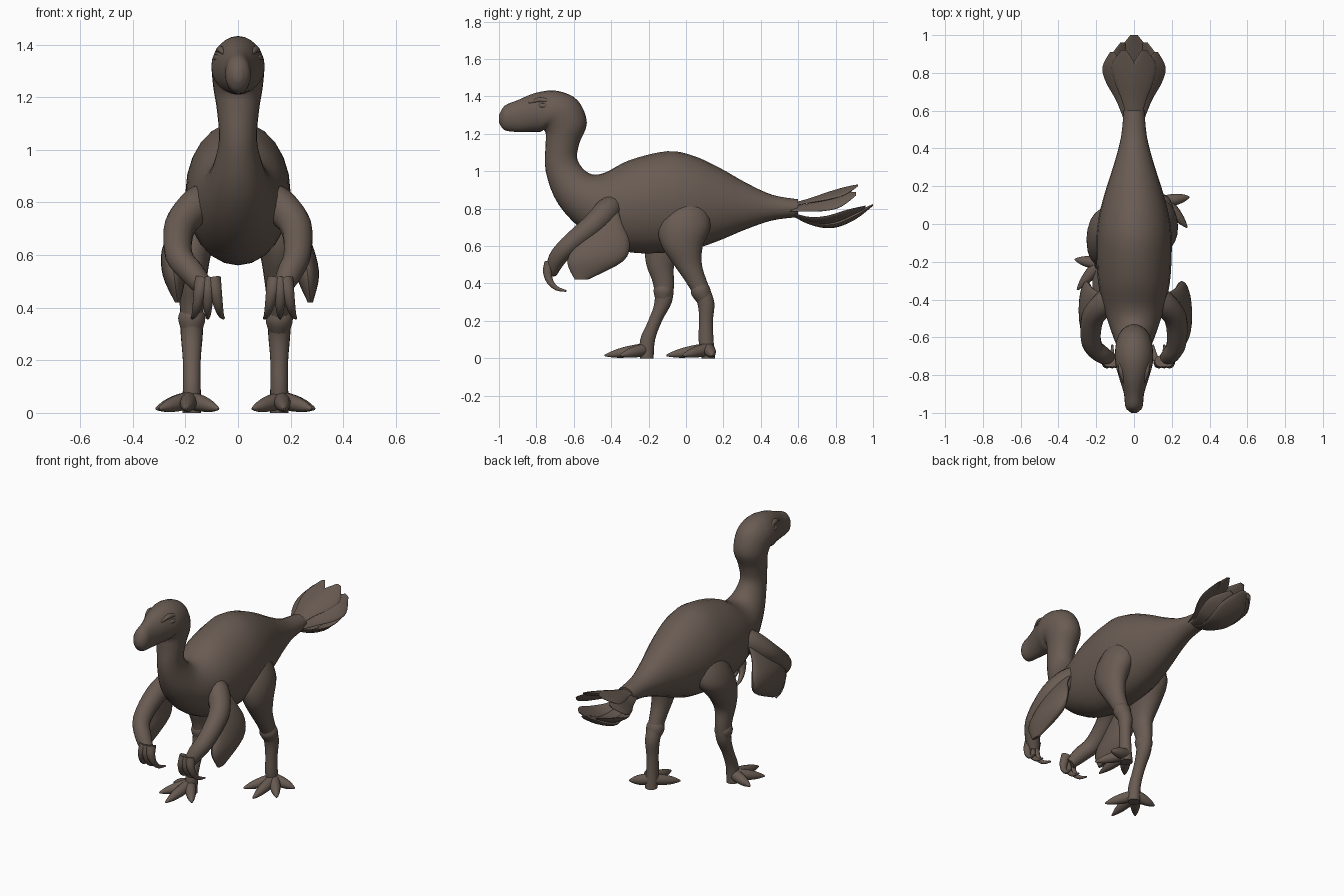
import bpy, bmesh, math
from mathutils import Vector

default_cube = bpy.data.objects.get("Cube")
if default_cube:
    bpy.data.objects.remove(default_cube)

brown = bpy.data.materials.new("dusky brown")
brown.use_nodes = True
colour = (0.14, 0.105, 0.085, 1)
brown.diffuse_color = colour
brown.node_tree.nodes["Principled BSDF"].inputs["Base Color"].default_value = colour


def spline(before, start, end, after, t):
    """Smooth curve through start and end, guided by their neighbours."""
    leaving = (end - before) / 2
    arriving = (after - start) / 2
    ease = t * t * (3 - 2 * t)
    return start.lerp(end, ease) + leaving * t * (1 - t) ** 2 - arriving * t * t * (1 - t)


def loft(name, sections, sides=20, steps=4):
    """Skin a smooth surface over elliptical sections (centre, half axis, half axis)."""
    sections = [[Vector(part) for part in section] for section in sections]
    last = len(sections) - 1
    dense = []
    for i in range(last):
        near = [sections[max(i - 1, 0)], sections[i], sections[i + 1], sections[min(i + 2, last)]]
        for step in range(steps):
            dense.append([spline(*parts, step / steps) for parts in zip(*near)])
    dense.append(sections[last])

    bm = bmesh.new()
    angles = [math.tau * k / sides for k in range(sides)]
    rings = [[bm.verts.new(centre + across * math.cos(a) + along * math.sin(a)) for a in angles]
             for centre, across, along in dense]
    for lower, upper in zip(rings, rings[1:]):
        for k in range(sides):
            bm.faces.new((lower[k - 1], lower[k], upper[k], upper[k - 1]))
    bm.faces.new(rings[0])
    bm.faces.new(rings[-1])
    bmesh.ops.recalc_face_normals(bm, faces=bm.faces)

    mesh = bpy.data.meshes.new(name)
    bm.to_mesh(mesh)
    bm.free()
    mesh.materials.append(brown)
    part = bpy.data.objects.new(name, mesh)
    bpy.context.collection.objects.link(part)
    bpy.ops.object.select_all(action='DESELECT')
    part.select_set(True)
    bpy.context.view_layer.objects.active = part
    bpy.ops.object.shade_smooth_by_angle(angle=math.radians(50))


def tube(name, path, radii):
    """Round limb along a path."""
    path = [Vector(point) for point in path]
    sections = []
    for i, point in enumerate(path):
        ahead = path[min(i + 1, len(path) - 1)]
        direction = (ahead - path[max(i - 1, 0)]).normalized()
        across = direction.cross(Vector((1, 0, 0))).normalized()
        sections.append((point, across * radii[i], direction.cross(across) * radii[i]))
    loft(name, sections, sides=14)


def feather(name, path, half_width, half_thickness):
    """Leaf-shaped blade that is widest past the middle, with a blunt tip."""
    sections = []
    for i, point in enumerate(path):
        t = i / (len(path) - 1)
        swell = math.sin(math.pi * (0.1 + 0.83 * t ** 1.8))
        sections.append((point, Vector(half_width) * swell, Vector(half_thickness) * swell))
    loft(name, sections)


def outline_section(back, front, half_width):
    """Section of the trunk between two outline points given as (y, z)."""
    back, front = Vector((0, *back)), Vector((0, *front))
    return (back + front) / 2, (half_width, 0, 0), (back - front) / 2


# Trunk: the rump eases into the tail, the chest rises into neck, head and beak
trunk = []
for i in range(6):
    y = 0.6 - 0.14 * i
    fullness = (1 - math.cos(math.pi * i / 5)) / 2
    top = 0.85 + 0.257 * fullness
    bottom = 0.755 - 0.19 * fullness
    trunk.append(outline_section((y, top), (y, bottom), 0.055 + 0.145 * fullness))
trunk += [
    outline_section((-0.3, 1.06), (-0.32, 0.57), 0.19),
    outline_section((-0.44, 0.99), (-0.52, 0.66), 0.15),
    outline_section((-0.52, 0.99), (-0.68, 0.82), 0.105),
    outline_section((-0.58, 1.06), (-0.75, 1), 0.073),
    outline_section((-0.57, 1.15), (-0.75, 1.15), 0.08),
    outline_section((-0.53, 1.26), (-0.75, 1.2), 0.093),
    outline_section((-0.58, 1.38), (-0.76, 1.22), 0.1),
    outline_section((-0.69, 1.43), (-0.78, 1.21), 0.1),
    outline_section((-0.8, 1.42), (-0.82, 1.21), 0.08),
    outline_section((-0.9, 1.38), (-0.9, 1.21), 0.053),
    outline_section((-0.97, 1.35), (-0.97, 1.22), 0.045),
    outline_section((-1, 1.3), (-1, 1.26), 0.015),
]
loft("body_neck_and_head", trunk, sides=24)

# Low middle tail feather
feather("lower_tail_feather_middle",
        [(0, 0.52, 0.8), (0, 0.65, 0.73), (0, 0.78, 0.715), (0, 0.9, 0.76), (0, 1, 0.82)],
        (0.09, 0, 0), (0, 0, 0.022))

# Toe directions in degrees and lengths, for the model's left foot
toes = {"hind": (10, 0.13), "outer": (-50, 0.18), "middle": (-87, 0.225), "inner": (-128, 0.18)}

# Leg sections from hip to sole, one for every tenth of height
leg_widths = [0.05, 0.09, 0.09, 0.073, 0.056, 0.045, 0.042, 0.034, 0.034, 0.036]
leg_depths = [0.07, 0.12, 0.14, 0.11, 0.075, 0.056, 0.046, 0.037, 0.04, 0.036]
strides = {
    "left": [0, 0, -0.01, -0.02, 0.01, 0.06, 0.105, 0.107, 0.107, 0.12],
    "right": [-0.03, -0.04, -0.06, -0.11, -0.137, -0.12, -0.122, -0.165, -0.205, -0.21],
}

for side, s in (("left", 1), ("right", -1)):
    stride = strides[side]
    ankle_x = 0.165 if side == "left" else 0.185

    # Leg, caught in mid stride
    leg = []
    for i, y in enumerate(stride):
        outward = min(0.95, 0.45 + i / 5)
        leg.append(((s * ankle_x * outward, y, 0.9 - i / 10),
                    (leg_widths[i], 0, 0), (0, leg_depths[i], 0)))
    loft(side + "_leg", leg)
    tube(side + "_hock",
         [(s * ankle_x * 0.95, stride[5] + (stride[6] - stride[5]) * t, 0.4 - t / 10)
          for t in (0, 0.4, 1)],
         [0.036, 0.053, 0.036])

    # Splayed toes ending in claws
    for toe, (degrees, length) in toes.items():
        path, radii = [], []
        for t in (0, 0.4, 0.7, 0.9, 1):
            reach = length * t
            path.append((s * (ankle_x + reach * math.cos(math.radians(degrees))),
                         stride[-1] + reach * math.sin(math.radians(degrees)),
                         0.05 - 0.035 * t))
            radii.append(0.004 + 0.029 * (1 - t ** 3))
        tube(f"{side}_{toe}_toe", path, radii)

    # Upper tail fan, drooping to the sides, above a shallow lower cup
    feather(side + "_upper_tail_feather_inner",
            [(s * 0.01, 0.52, 0.81), (s * 0.03, 0.65, 0.84), (s * 0.045, 0.75, 0.865),
             (s * 0.055, 0.84, 0.89), (s * 0.055, 0.92, 0.925)],
            (s * 0.065, 0, -0.02), (s * 0.004, 0, 0.014))
    feather(side + "_upper_tail_feather_outer",
            [(s * 0.025, 0.52, 0.8), (s * 0.065, 0.65, 0.805), (s * 0.1, 0.75, 0.825),
             (s * 0.115, 0.83, 0.85), (s * 0.115, 0.91, 0.88)],
            (s * 0.055, 0, -0.04), (s * 0.009, 0, 0.012))
    feather(side + "_lower_tail_feather",
            [(s * 0.02, 0.54, 0.78), (s * 0.05, 0.65, 0.742), (s * 0.075, 0.75, 0.735),
             (s * 0.08, 0.86, 0.765), (s * 0.06, 0.96, 0.81)],
            (s * 0.06, 0, 0.028), (s * -0.006, 0, 0.012))

    # Arm; the right hand is held closer to the middle
    inward = 0.045 if side == "right" else 0
    wrist_x = 0.16 - inward
    tube(side + "_arm",
         [(s * 0.09, -0.37, 0.84), (s * 0.155, -0.42, 0.79), (s * 0.22, -0.5, 0.71),
          (s * 0.225, -0.63, 0.6), (s * (0.195 - inward / 2), -0.69, 0.53),
          (s * wrist_x, -0.72, 0.46)],
         [0.05, 0.068, 0.06, 0.052, 0.047, 0.033])

    # Wing feathers hanging from the forearm
    feather(side + "_wing_feathers",
            [(s * 0.16, -0.42, 0.82), (s * 0.22, -0.42, 0.72), (s * 0.25, -0.44, 0.62),
             (s * (0.265 - inward / 2), -0.485, 0.52), (s * (0.275 - inward), -0.56, 0.42)],
            (0.045, 0, 0), (0, 0.157, 0))

    # Curled fingers tapering to claws
    for k, finger in enumerate(("inner", "middle", "outer")):
        spread = (k - 1) * 0.05
        path, radii = [], []
        for i in range(5):
            curl = math.radians(150 + 30 * i)
            path.append((s * (wrist_x + spread * (i + 2) / 5),
                         -0.64 + 0.1 * math.cos(curl), 0.46 + 0.1 * math.sin(curl)))
            radii.append(0.031 - 0.0065 * i)
        tube(f"{side}_{finger}_finger", path, radii)

    # Brow ridge and eye
    tube(side + "_brow",
         [(s * 0.055, -0.84, 1.365), (s * 0.067, -0.78, 1.382), (s * 0.08, -0.7, 1.365)],
         [0.004, 0.014, 0.005])
    tube(side + "_eye",
         [(s * 0.07, -0.8, 1.35), (s * 0.08, -0.765, 1.35), (s * 0.088, -0.73, 1.35)],
         [0.004, 0.013, 0.004])
